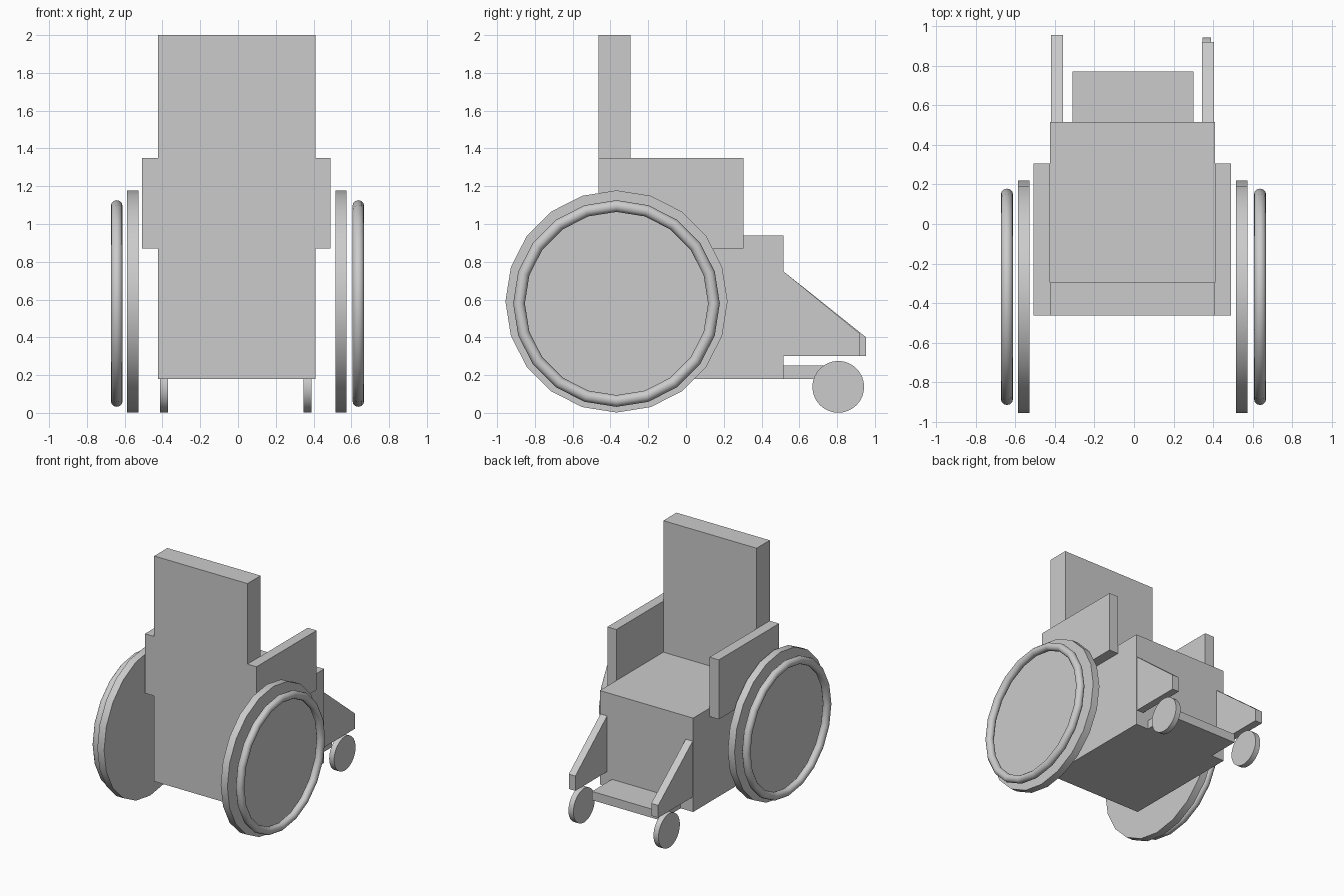
import bpy, bmesh
from math import pi, cos, sin

if "Cube" in bpy.data.objects:
    bpy.data.objects.remove(bpy.data.objects["Cube"])


def extrude_profile(name, profile, x0, x1):
    """Extrude a closed (y, z) outline along x."""
    bm = bmesh.new()
    face = bm.faces.new([bm.verts.new((x0, y, z)) for y, z in profile])
    ext = bmesh.ops.extrude_face_region(bm, geom=[face])
    verts = [v for v in ext["geom"] if isinstance(v, bmesh.types.BMVert)]
    bmesh.ops.translate(bm, verts=verts, vec=(x1 - x0, 0, 0))
    bmesh.ops.recalc_face_normals(bm, faces=bm.faces)
    mesh = bpy.data.meshes.new(name)
    bm.to_mesh(mesh)
    bm.free()
    obj = bpy.data.objects.new(name, mesh)
    bpy.context.collection.objects.link(obj)
    return obj


def rect(y0, y1, z0, z1):
    return [(y0, z0), (y1, z0), (y1, z1), (y0, z1)]


def circle(y, z, r, n):
    return [(y + r * cos(2 * pi * i / n), z + r * sin(2 * pi * i / n)) for i in range(n)]


def smooth(obj, angle):
    bpy.ops.object.select_all(action='DESELECT')
    obj.select_set(True)
    bpy.context.view_layer.objects.active = obj
    bpy.ops.object.shade_smooth_by_angle(angle=angle)


# Seat block and backrest in one L-shaped solid
extrude_profile("seat_and_backrest",
                [(-0.463, 0.18), (0.515, 0.18), (0.515, 0.938), (-0.295, 0.938),
                 (-0.295, 2.0), (-0.463, 2.0)], -0.424, 0.409)

# Foot plate
extrude_profile("foot_plate", rect(0.515, 0.77, 0.18, 0.25), -0.312, 0.30)

# Per side: x ranges of armrest, wheel, bracket, caster; ring centre; bracket tip
sides = {
    "left": ((-0.507, -0.424), (-0.587, -0.527), (-0.42, -0.358),
             (-0.414, -0.37), -0.642, 0.954, 0.40),
    "right": ((0.409, 0.489), (0.515, 0.574), (0.344, 0.403),
              (0.346, 0.39), 0.637, 0.92, 0.42),
}
for side, (arm, wheel, bracket, caster, ring_x, tip_y, tip_z) in sides.items():
    # Armrest panel
    extrude_profile(side + "_armrest", rect(-0.463, 0.305, 0.87, 1.35), *arm)

    # Large rear wheel
    obj = extrude_profile(side + "_wheel", circle(-0.368, 0.59, 0.588, 20), *wheel)
    smooth(obj, 0.6)

    # Hand ring outside the wheel
    bpy.ops.mesh.primitive_torus_add(
        major_segments=20, minor_segments=12, major_radius=0.516, minor_radius=0.031,
        location=(ring_x, -0.368, 0.579), rotation=(0, pi / 2, 0))
    obj = bpy.context.object
    obj.name = side + "_hand_ring"
    smooth(obj, 0.8)

    # Sloped caster bracket
    extrude_profile(side + "_bracket",
                    [(0.515, 0.30), (tip_y, 0.30), (tip_y, tip_z), (0.515, 0.75)], *bracket)

    # Small front caster
    obj = extrude_profile(side + "_caster", circle(0.806, 0.138, 0.137, 32), *caster)
    smooth(obj, 0.6)
